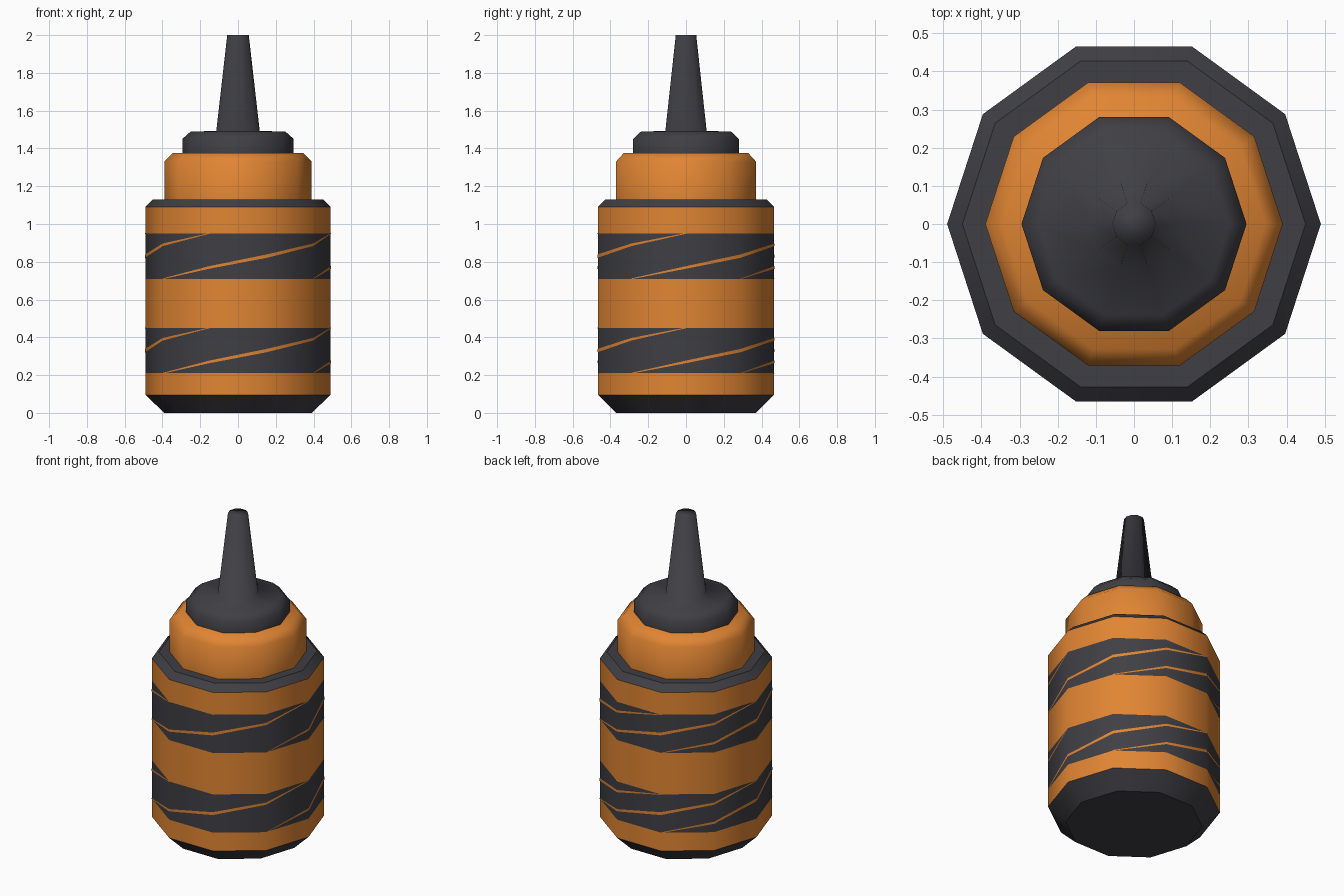
import bpy, bmesh, math

if "Cube" in bpy.data.objects:
    bpy.data.objects.remove(bpy.data.objects["Cube"])

SIDES = 10


def material(name, rgb):
    m = bpy.data.materials.new(name)
    m.diffuse_color = (*rgb, 1)
    m.use_nodes = True
    m.node_tree.nodes["Principled BSDF"].inputs["Base Color"].default_value = m.diffuse_color
    return m


MATS = [material("orange", (0.75, 0.235, 0.033)), material("charcoal", (0.050, 0.049, 0.058))]


def point(r, step, z):
    a = 2 * math.pi * step / SIDES
    return (r * math.cos(a), r * math.sin(a), z)


def finish(name, bm, angle):
    me = bpy.data.meshes.new(name)
    bm.to_mesh(me)
    bm.free()
    for m in MATS:
        me.materials.append(m)
    ob = bpy.data.objects.new(name, me)
    bpy.context.collection.objects.link(ob)
    bpy.ops.object.select_all(action='DESELECT')
    ob.select_set(True)
    bpy.context.view_layer.objects.active = ob
    bpy.ops.object.shade_smooth_by_angle(angle=math.radians(angle))
    return ob


def lathe(name, profile, is_dark, angle):
    """Ten-sided turned part; is_dark(z) picks the colour by face height."""
    bm = bmesh.new()
    rings = [[bm.verts.new(point(r, i, z)) for i in range(SIDES)] for r, z in profile]
    for lo, hi in zip(rings, rings[1:]):
        for i in range(SIDES):
            j = (i + 1) % SIDES
            bm.faces.new((lo[i], lo[j], hi[j], hi[i]))
    bm.faces.new(rings[0][::-1])
    bm.faces.new(rings[-1])
    for f in bm.faces:
        f.material_index = int(is_dark(f.calc_center_median().z))
    return finish(name, bm, angle)


BANDS = [(0.21, 0.45), (0.71, 0.95)]

# Bottle body with dark base, dark shoulder and two dark bands
heights = [0.095] + [z for band in BANDS for z in band] + [1.09]
lathe("bottle_body",
      [(0.39, 0)] + [(0.49, z) for z in heights] + [(0.45, 1.13)],
      lambda z: z < 0.09 or z > 1.09 or any(a < z < b for a, b in BANDS), 40)

# Collar
lathe("collar", [(0.39, 1.125), (0.39, 1.33), (0.345, 1.377)], lambda z: False, 50)

# Cap, and the nozzle blended into it
lathe("cap_and_nozzle",
      [(0.295, 1.37), (0.295, 1.45), (0.25, 1.49), (0.115, 1.492), (0.057, 2.0)],
      lambda z: True, 85)

# Thin slanting orange slits wrapping over the dark bands
bm = bmesh.new()
STEPS = 4
for low, high in BANDS:
    for start in (-1, 1, 3, 6):
        pairs = []
        for k in range(STEPS + 1):
            t = k / STEPS
            z = low + (high - low) * t
            half = 0.002 + 0.007 * math.sin(math.pi * t)
            pairs.append([bm.verts.new(point(0.492, start + k, z + s * half)) for s in (-1, 1)])
        for (a, b), (c, d) in zip(pairs, pairs[1:]):
            bm.faces.new((a, c, d, b))
finish("band_slits", bm, 40)
